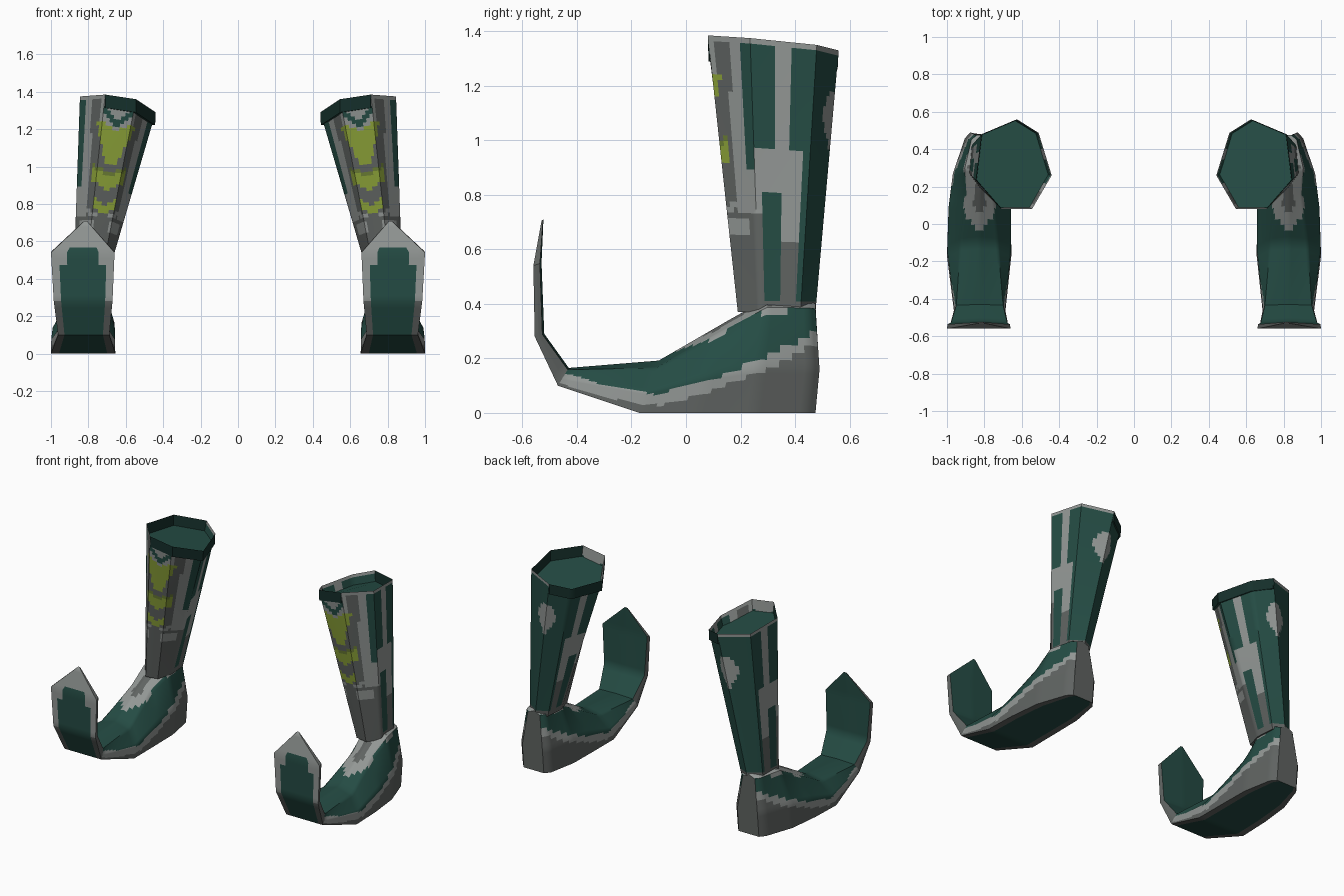
import bpy, bmesh, math
from mathutils import Vector

if "Cube" in bpy.data.objects:
    bpy.data.objects.remove(bpy.data.objects["Cube"])

COLOURS = {
    "dark_green": (0.018, 0.072, 0.058),
    "lining_green": (0.008, 0.03, 0.025),
    "light_grey": (0.29, 0.31, 0.30),
    "mid_grey": (0.115, 0.125, 0.12),
    "lime": (0.26, 0.36, 0.04),
    "olive": (0.15, 0.21, 0.035),
}
GREEN, LINING, LIGHT, GREY, LIME, OLIVE = range(6)
MATS = []
for name, rgb in COLOURS.items():
    m = bpy.data.materials.new(name)
    m.diffuse_color = (*rgb, 1)
    m.use_nodes = True
    m.node_tree.nodes["Principled BSDF"].inputs["Base Color"].default_value = m.diffuse_color
    MATS.append(m)


def loft(name, rings, steps, sub_u, rule, side):
    """Skin closed rings, subdivided, and colour each face by rule(u, v, centre)."""
    n = len(rings[0])
    bm = bmesh.new()
    rows, vs = [], []

    def row(pts, v):
        out = []
        for k in range(n):
            a, b = pts[k], pts[(k + 1) % n]
            for j in range(sub_u):
                p = a.lerp(b, j / sub_u)
                out.append(bm.verts.new((p.x * side, p.y, p.z)))
        rows.append(out)
        vs.append(v)

    for i in range(len(rings) - 1):
        for s in range(steps[i]):
            t = s / steps[i]
            row([a.lerp(b, t) for a, b in zip(rings[i], rings[i + 1])], i + t)
    row(rings[-1], len(rings) - 1)

    def paint(f, u, v):
        c = f.calc_center_median()
        f.material_index = rule(u, v, Vector((c.x * side, c.y, c.z)))

    m = n * sub_u
    for r in range(len(rows) - 1):
        for k in range(m):
            q = (k + 1) % m
            f = bm.faces.new((rows[r][k], rows[r][q], rows[r + 1][q], rows[r + 1][k]))
            paint(f, (k + 0.5) / sub_u, (vs[r] + vs[r + 1]) / 2)
    for r, v in ((0, 0), (-1, vs[-1])):
        paint(bm.faces.new(rows[r]), 0.5, v)
    bmesh.ops.recalc_face_normals(bm, faces=bm.faces)
    me = bpy.data.meshes.new(name)
    bm.to_mesh(me)
    bm.free()
    for mat in MATS:
        me.materials.append(mat)
    ob = bpy.data.objects.new(name, me)
    bpy.context.collection.objects.link(ob)
    bpy.ops.object.select_all(action='DESELECT')
    ob.select_set(True)
    bpy.context.view_layer.objects.active = ob
    bpy.ops.object.shade_smooth_by_angle(angle=math.radians(45))


# Shaft: seven-sided, leaning inward, with a shallow recessed top
ANKLE = [Vector(p) for p in (
    (.74, .205, .37), (.82, .19, .37), (.88, .27, .37), (.868, .42, .37),
    (.79, .475, .37), (.72, .44, .37), (.71, .31, .37))]
RIM = [Vector(p) for p in (
    (.545, .08, 1.36), (.71, .08, 1.385), (.845, .235, 1.375), (.815, .48, 1.35),
    (.626, .56, 1.33), (.51, .487, 1.30), (.44, .26, 1.29))]
mid = sum(RIM, Vector()) / 7
FLOOR = [mid.lerp(p, .985) - Vector((0, 0, .07)) for p in RIM]


def shaft_rule(u, v, c):
    if v >= 2:
        return GREEN
    if v > 1:
        return LINING
    if v > .985:
        return LIGHT
    z = .37 + v                      # height along the shaft
    s = abs((u - .5 + 3.5) % 7 - 3.5)  # distance round from the front middle
    if z < .41:
        return GREY
    if s < 1.25:                     # front emblem of stacked shields
        if abs(z - (1.23 + .12 * s)) < .02 and s < .55:
            return GREEN
        zz = z - .07 * s
        if 1.0 < zz < 1.19 and s < .25 + 2.6 * (zz - 1.0):
            return LIME if s < .75 else OLIVE if s < .9 else LIGHT
        if .87 < zz < .96 and s < .75:
            return LIME if zz < .94 else OLIVE
        if .74 < zz < .79 and s < .55:
            return LIME
        if z > 1.17:
            return LIGHT if s < .6 or s > .95 else GREY
        if z > .72:
            return LIGHT if s > .85 or .69 < zz < .72 else GREY
        return LIGHT if .64 < z < .72 and s > .4 else GREY
    if s > 3.0 and ((s - 3.5) / .48) ** 2 + ((z - 1.12) / .095) ** 2 < 1:
        return LIGHT                 # oval ornament on the back
    if s > 3.4 and .98 < z < 1.04:
        return LIGHT
    if z > .97:
        return LIGHT if 1.85 < s < 2.1 else GREEN
    if z > .80:
        if s < 1.5:
            return GREEN if z > .88 else LIGHT
        return LIGHT if s < 2.35 else GREEN
    if s < 1.65:
        return LIGHT if z > .72 else GREY
    if s < 2.0:
        return GREEN
    if s < 2.4:
        return LIGHT if z > .62 else GREY
    return GREEN


# Foot: (sole y, sole z, top y, top z, centre x, half width, shoulder width, shoulder height)
STATIONS = [
    (.475, .00, .475, .40, .80, .075, .045, .95),
    (.44, .00, .45, .41, .80, .105, .07, .94),
    (.25, .00, .30, .42, .815, .155, .09, .92),
    (.04, .00, .165, .345, .825, .168, .07, .90),
    (-.17, .00, -.10, .192, .828, .172, .10, .86),
    (-.47, .10, -.43, .165, .825, .137, .125, .90),
    (-.555, .28, -.52, .29, .828, .157, .150, .80),
    (-.56, .54, -.53, .55, .83, .170, .166, .80),
    (-.53, .705, -.523, .71, .815, .010, .008, .80),
]


def section(y0, z0, y1, z1, cx, w, ws, hs):
    lo, hi = Vector((cx, y0, z0)), Vector((cx, y1, z1))
    pts = []
    for dx, t in ((-w, 0), (w, 0), (w * .99, .4), (ws, hs), (0, 1), (-ws, hs), (-w * .99, .4)):
        p = lo.lerp(hi, t)
        p.x += dx
        if y0 > .4 and t == .4:
            p.y += .015              # rounded heel
        pts.append(p)
    return pts


def line(y, pts):
    """Height of a painted boundary at depth y."""
    for (ya, za), (yb, zb) in zip(pts, pts[1:]):
        if y <= yb:
            return za + (zb - za) * max(0, (y - ya) / (yb - ya))
    return pts[-1][1]


LOWER = [(-.45, .15), (-.3, .10), (-.1, .07), (.1, .125), (.3, .21), (.48, .30)]
UPPER = [(-.17, .30), (-.1, .21), (.1, .27), (.25, .36), (.48, .385)]


def foot_rule(u, v, c):
    if u < 1 and v > 0:              # sole and outside of the curled toe
        edge = min(u, 1 - u)
        if v > 6.75:
            return LIGHT if edge < .3 or v > 7.2 else GREEN
        return (LIGHT if v > 6 else GREY) if edge < .13 else GREEN
    if v > 5:                        # inside of the curl
        return GREEN if 3 < u < 5 else GREY
    low, up = line(c.y, LOWER), line(c.y, UPPER)
    if c.z < low - .045:
        return GREY
    if c.z < low:
        return LIGHT
    if c.z > up:
        return LIGHT if c.z < up + .025 else GREY
    return GREEN


FOOT = [section(*s) for s in STATIONS]
for label, side in (("right", 1), ("left", -1)):
    loft(label + "_boot_shaft", [ANKLE, RIM, FLOOR], [50, 1], 8, shaft_rule, side)
    loft(label + "_boot_foot", FOOT, [2, 8, 8, 8, 10, 5, 8, 6], 8, foot_rule, side)
